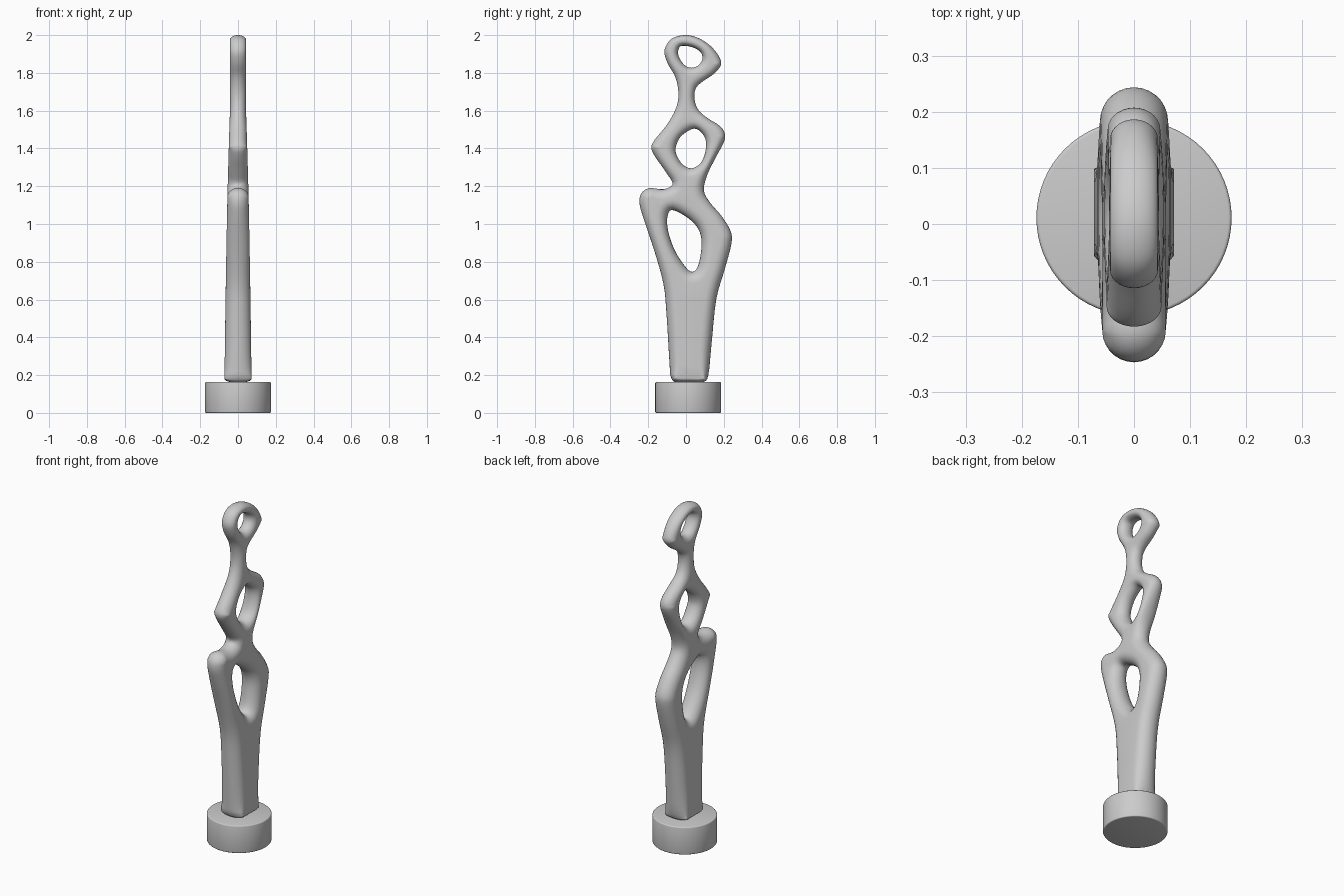
import bpy, bmesh, math
from mathutils import Vector

if "Cube" in bpy.data.objects:
    bpy.data.objects.remove(bpy.data.objects["Cube"])

grey = bpy.data.materials.new("stone grey")
grey.diffuse_color = (0.6, 0.6, 0.6, 1)
grey.use_nodes = True
grey.node_tree.nodes["Principled BSDF"].inputs["Base Color"].default_value = grey.diffuse_color

# Side profile (y, z): outer edge counter-clockwise, openings clockwise
OUTER = [(0.02, .16), (.09, .163), (.118, .2), (.135, .363), (.16, .6), (.205, .76), (.24, .893),
         (.237, .96), (.19, 1.04), (.13, 1.11), (.095, 1.175), (.11, 1.253), (.15, 1.338),
         (.2, 1.433), (.205, 1.48), (.178, 1.52), (.115, 1.56), (.066, 1.603), (.045, 1.66),
         (.05, 1.714), (.082, 1.75), (.145, 1.793), (.185, 1.842), (.173, 1.89), (.125, 1.947),
         (.06, 1.987), (-.008, 2.0), (-.077, 1.98), (-.114, 1.92), (-.098, 1.852),
         (-.056, 1.777), (-.04, 1.687), (-.055, 1.608), (-.103, 1.523), (-.167, 1.444),
         (-.183, 1.401), (-.161, 1.353), (-.103, 1.27), (-.071, 1.21), (-.12, 1.184),
         (-.193, 1.19), (-.236, 1.163), (-.246, 1.11), (-.225, 1.03), (-.167, .856),
         (-.119, .68), (-.103, .52), (-.087, .257), (-.08, .19), (-.055, .163)]
TOP_HOLE = [(-.028, 1.941), (.03, 1.937), (.077, 1.91), (.086, 1.87), (.06, 1.836),
            (.018, 1.828), (-.018, 1.852), (-.042, 1.9)]
MIDDLE_HOLE = [(.03, 1.502), (.07, 1.495), (.103, 1.449), (.103, 1.385), (.077, 1.322),
               (.03, 1.295), (-.013, 1.311), (-.045, 1.354), (-.055, 1.401), (-.03, 1.46)]
LOW_HOLE = [(-.073, 1.074), (-.003, 1.041), (.056, .988), (.082, .92), (.077, .834), (.06, .77),
            (.034, .747), (.003, .766), (-.045, .834), (-.077, .903), (-.098, .983), (-.097, 1.045)]
# Half thickness along x at each height
THICK = [(.16, .072), (.6, .066), (.9, .061), (1.15, .056), (1.4, .049), (1.65, .041), (2.01, .043)]


def half_thickness(z):
    z = min(max(z, THICK[0][0]), THICK[-1][0])
    for (z0, t0), (z1, t1) in zip(THICK, THICK[1:]):
        if z <= z1:
            return t0 + (t1 - t0) * (z - z0) / (z1 - z0)


def smooth_loop(pts, steps=4):
    """Closed Catmull-Rom curve through the points."""
    p = [Vector(q) for q in pts]
    n, out = len(p), []
    for i in range(n):
        a, b, c, d = p[i - 1], p[i], p[(i + 1) % n], p[(i + 2) % n]
        for s in range(steps):
            t = s / steps
            out.append(0.5 * (2 * b + (c - a) * t + (2 * a - 5 * b + 4 * c - d) * t * t
                              + (3 * b - a - 3 * c + d) * t ** 3))
    return out


def inward_normals(loop):
    n, out = len(loop), []
    for i in range(n):
        t = (loop[(i + 1) % n] - loop[i - 1]).normalized()
        out.append(Vector((-t.y, t.x)))
    return out


def rounding(loop, normals, everything):
    """Edge radius at each point, from the largest disc that fits inside."""
    limit = []
    for p, nrm in zip(loop, normals):
        r = 0.06 if p.y > .27 else 0.022 + max(0, p.y - .17) * .38
        for q in everything:
            d = q - p
            along = d.dot(nrm)
            if along > 1e-5:
                r = min(r, 0.9 * d.length_squared / (2 * along))
        limit.append(r)
    r = limit[:]
    for _ in range(6):
        r = [min(limit[i], (r[i - 1] + 2 * r[i] + r[(i + 1) % len(r)]) / 4) for i in range(len(r))]
    return r


# Pierced figure: rounded shell around every loop, closed by a cap on each side
loops = [smooth_loop(l) for l in (OUTER, TOP_HOLE, MIDDLE_HOLE, LOW_HOLE)]
everything = [p for l in loops for p in l]
K = 14
bm = bmesh.new()
caps = {0: [], K: []}
for loop in loops:
    normals = inward_normals(loop)
    radii = rounding(loop, normals, everything)
    rings = []
    for k in range(K + 1):
        a = math.pi * k / K
        ring = []
        for p, nrm, r in zip(loop, normals, radii):
            q = p + nrm * r * (1 - math.sin(a))
            ring.append(bm.verts.new((half_thickness(q.y) * math.cos(a), q.x, q.y)))
        rings.append(ring)
    n = len(loop)
    for r0, r1 in zip(rings, rings[1:]):
        for i in range(n):
            j = (i + 1) % n
            bm.faces.new((r0[i], r0[j], r1[j], r1[i]))
    for k in caps:
        caps[k] += [bm.edges.get((rings[k][i], rings[k][(i + 1) % n])) for i in range(n)]
for k, side in ((0, 1), (K, -1)):
    bmesh.ops.triangle_fill(bm, use_beauty=True, use_dissolve=False, edges=caps[k], normal=(side, 0, 0))
bmesh.ops.recalc_face_normals(bm, faces=bm.faces)
for f in bm.faces:
    f.smooth = True
mesh = bpy.data.meshes.new("pierced_figure")
bm.to_mesh(mesh)
bm.free()
mesh.materials.append(grey)
figure = bpy.data.objects.new("pierced_figure", mesh)
bpy.context.collection.objects.link(figure)

# Round plinth with softened rims
bpy.ops.mesh.primitive_cylinder_add(vertices=64, radius=.174, depth=.163, location=(0, .011, .0815))
plinth = bpy.context.object
plinth.name = "round_plinth"
plinth.data.materials.append(grey)
bevel = plinth.modifiers.new("rim", 'BEVEL')
bevel.width, bevel.segments = .006, 3
bevel.limit_method, bevel.angle_limit = 'ANGLE', math.radians(40)
bpy.ops.object.modifier_apply(modifier="rim")
bpy.ops.object.shade_smooth_by_angle(angle=math.radians(40))
